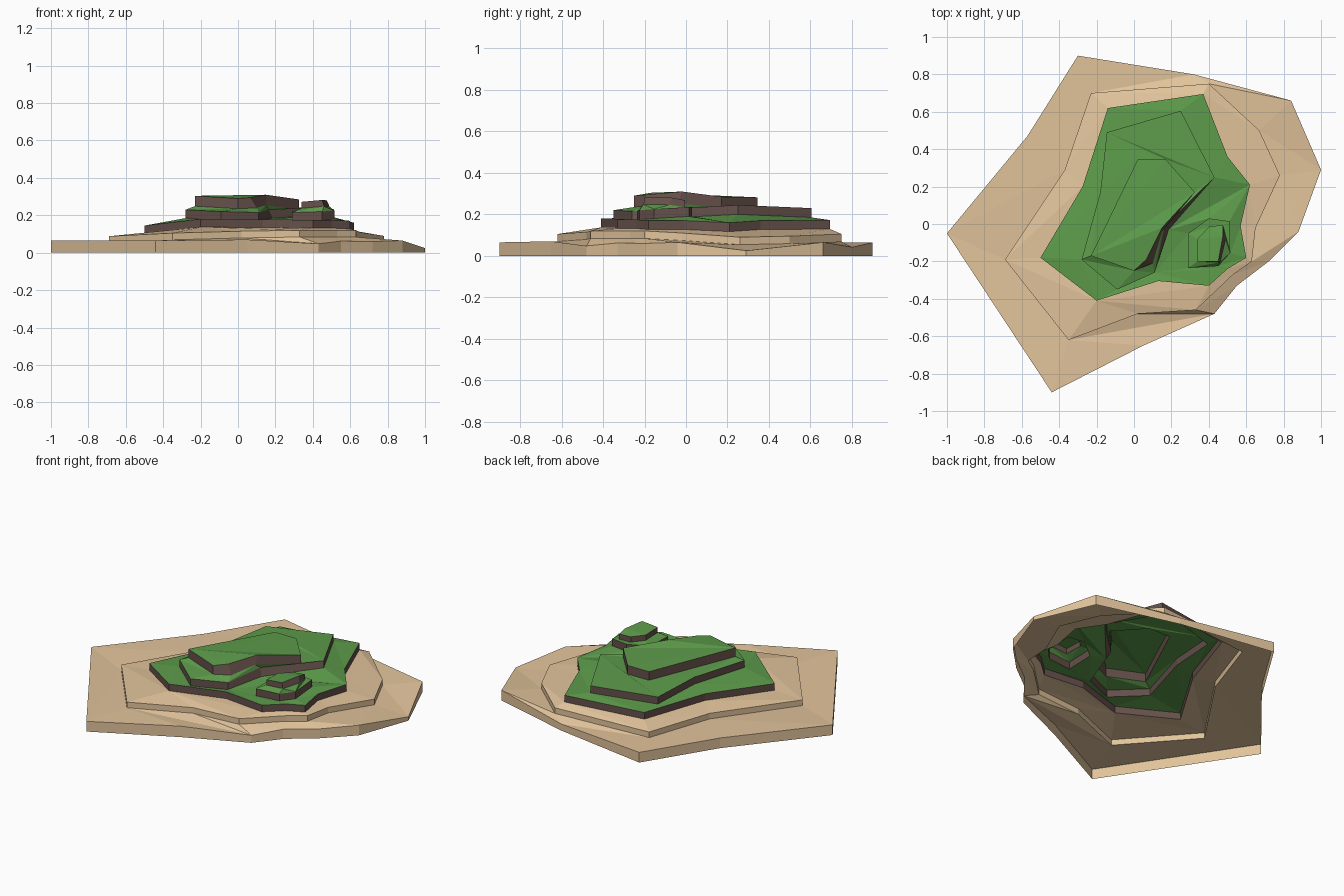
import bpy
from mathutils import Vector
from mathutils.geometry import tessellate_polygon

if "Cube" in bpy.data.objects:
    bpy.data.objects.remove(bpy.data.objects["Cube"])


def material(name, rgb):
    m = bpy.data.materials.new(name)
    m.diffuse_color = (*rgb, 1)
    m.use_nodes = True
    m.node_tree.nodes["Principled BSDF"].inputs["Base Color"].default_value = m.diffuse_color
    return m


SAND = material("sand", (0.76, 0.55, 0.33))
GRASS = material("grass", (0.11, 0.33, 0.07))
SOIL = material("soil", (0.13, 0.08, 0.07))

# Rim outlines of each terrace: x, y, z, listed clockwise from the back left
base = [(-.30, .90, .065), (.32, .80, .042), (.84, .66, .065), (1, .29, .025),
        (.88, -.04, .065), (.72, -.20, .06), (.55, -.33, .062), (.43, -.48, .048),
        (.05, -.65, .07), (-.44, -.90, .065), (-1, -.05, .065), (-.57, .47, .065)]
beach = [(-.23, .70, .10), (.40, .75, .105), (.67, .50, .095), (.78, .26, .09),
         (.65, -.02, .11), (.63, -.20, .12), (.53, -.27, .12), (.33, -.46, .12),
         (.02, -.48, .115), (-.35, -.62, .105), (-.69, -.19, .088), (-.37, .29, .10)]
lower = [(-.14, .62, .17), (.37, .695, .172), (.50, .36, .17), (.62, .21, .16),
         (.57, -.01, .17), (.60, -.18, .17), (.50, -.24, .175), (.40, -.33, .175),
         (.13, -.305, .178), (-.20, -.41, .18), (-.50, -.18, .145), (-.275, .20, .165)]
middle = [(-.145, .49, .22), (.25, .605, .23), (.43, .25, .245), (.165, -.01, .23),
          (.11, -.26, .215), (-.09, -.35, .22), (-.28, -.19, .23), (-.18, .17, .235)]
summit = [(.02, .345, .282), (.17, .345, .282), (.325, .17, .285), (.15, -.02, .31),
          (.065, -.19, .295), (0, -.25, .29), (-.23, -.17, .304)]
knoll = [(.40, .03, .235), (.51, .015, .235), (.515, -.155, .225),
         (.45, -.225, .22), (.29, -.235, .215), (.29, -.05, .22)]
knoll_top = [(.40, -.015, .265), (.475, -.005, .268), (.475, -.065, .28),
             (.45, -.20, .282), (.34, -.20, .272), (.34, -.08, .268)]


def foot(rim, height, moved={}):
    """Bottom loop of a terrace wall; a few corners lean outward."""
    return [Vector((*moved.get(i, (x, y)), z - height)) for i, (x, y, z) in enumerate(rim)]


feet = {
    "base": [Vector((x, y, 0)) for x, y, z in base],
    "beach": foot(beach, .036),
    "lower": foot(lower, .043),
    "middle": foot(middle, .045, {3: (.185, -.03)}),
    "summit": foot(summit, .055, {3: (.15, -.04), 4: (.10, -.21)}),
    "knoll": foot(knoll, .045),
    "knoll_top": foot(knoll_top, .034, {2: (.49, -.08), 3: (.46, -.205)}),
}


def terrace(name, rim, bottom, holes, top_mat, wall_mat):
    """Wall up to the rim, then a tread reaching the foot of the next terraces."""
    n = len(rim)
    loops = [[Vector(p) for p in rim]] + holes
    verts = bottom + [p for loop in loops for p in loop]
    faces = [(i, i + n, (i + 1) % n + n, (i + 1) % n) for i in range(n)]
    flat = [[Vector((p.x, p.y, 0)) for p in loop] for loop in loops]
    for tri in tessellate_polygon(flat):
        a, b, c = [verts[i + n] for i in tri]
        up = (b - a).cross(c - a).z > 0
        faces.append(tuple(i + n for i in (tri if up else tri[::-1])))
    mesh = bpy.data.meshes.new(name)
    mesh.from_pydata(verts, [], faces)
    mesh.materials.append(wall_mat)
    mesh.materials.append(top_mat)
    for p in mesh.polygons:
        p.material_index = int(p.index >= n)
    bpy.context.collection.objects.link(bpy.data.objects.new(name, mesh))


# Sand layers, then the grassy hill and the small knoll beside it
terrace("sand_base", base, feet["base"], [feet["beach"]], SAND, SAND)
terrace("sand_beach", beach, feet["beach"], [feet["lower"]], SAND, SAND)
terrace("grass_lower", lower, feet["lower"], [feet["middle"], feet["knoll"]], GRASS, SOIL)
terrace("grass_middle", middle, feet["middle"], [feet["summit"]], GRASS, SOIL)
terrace("grass_summit", summit, feet["summit"], [], GRASS, SOIL)
terrace("knoll_lower", knoll, feet["knoll"], [feet["knoll_top"]], GRASS, SOIL)
terrace("knoll_top", knoll_top, feet["knoll_top"], [], GRASS, SOIL)
